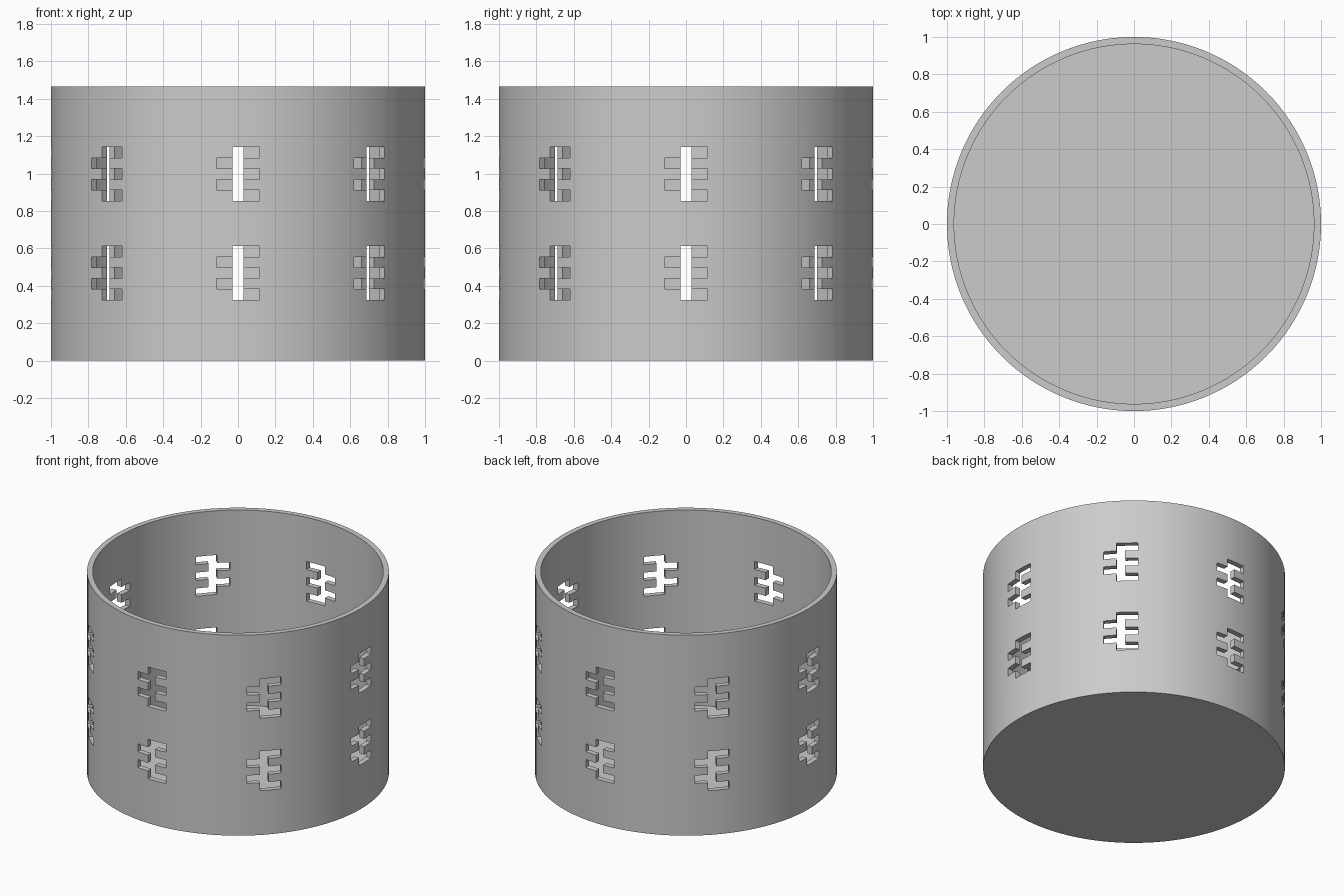
import bpy, bmesh, math
from mathutils import Matrix

cube = bpy.data.objects.get("Cube")
if cube:
    bpy.data.objects.remove(cube, do_unlink=True)

RADIUS, WALL, HEIGHT, FLOOR = 1.0, 0.038, 1.465, 0.038
SEGMENTS = 128
SPINE, REACH, STEP = 0.029, 0.115, 0.0577   # slot half widths and tooth height
COLUMNS, ROWS = 8, (0.324, 0.853)           # slot bases

grey = bpy.data.materials.new("plain grey")
grey.use_nodes = True
colour = (0.6, 0.6, 0.6, 1)
grey.diffuse_color = colour
grey.node_tree.nodes["Principled BSDF"].inputs["Base Color"].default_value = colour


def make_object(name, bm):
    bmesh.ops.recalc_face_normals(bm, faces=bm.faces)
    mesh = bpy.data.meshes.new(name)
    bm.to_mesh(mesh)
    bm.free()
    mesh.materials.append(grey)
    obj = bpy.data.objects.new(name, mesh)
    bpy.context.collection.objects.link(obj)
    return obj


# Open cup: outer drum with its top inset and pushed down to the floor
bm = bmesh.new()
bmesh.ops.create_cone(bm, cap_ends=True, segments=SEGMENTS, radius1=RADIUS,
                      radius2=RADIUS, depth=HEIGHT,
                      matrix=Matrix.Translation((0, 0, HEIGHT / 2)))
top = max(bm.faces, key=lambda f: f.calc_center_median().z)
bmesh.ops.inset_region(bm, faces=[top], thickness=WALL, use_even_offset=True)
inner = bmesh.ops.extrude_face_region(bm, geom=[top])["geom"]
bmesh.ops.translate(bm, vec=(0, 0, FLOOR - HEIGHT),
                    verts=[v for v in inner if isinstance(v, bmesh.types.BMVert)])
if top.is_valid:
    bm.faces.remove(top)
cup = make_object("cup", bm)

# Slot outline: a spine with three teeth on one side and two on the other
right, left = [], []
for i in range(5):
    r, l = (REACH, -SPINE) if i % 2 == 0 else (SPINE, -REACH)
    for z in (i * STEP, (i + 1) * STEP):
        right.append((r, z))
        left.append((l, z))
outline = right + left[::-1]

# Cutters through the wall, repeated around the cup in two rows
bm = bmesh.new()
for base in ROWS:
    for k in range(COLUMNS):
        spin = Matrix.Rotation(math.tau * k / COLUMNS, 4, "Z")
        verts = [bm.verts.new(spin @ Matrix.Translation((x, -1.1, base + z)).translation)
                 for x, z in outline]
        face = bm.faces.new(verts)
        back = bmesh.ops.extrude_face_region(bm, geom=[face])["geom"]
        bmesh.ops.translate(bm, vec=spin.to_3x3() @ Matrix.Translation((0, 0.25, 0)).translation,
                            verts=[v for v in back if isinstance(v, bmesh.types.BMVert)])
cutter = make_object("slot_cutter", bm)
cutter.hide_render = True

cut = cup.modifiers.new("slots", "BOOLEAN")
cut.operation = "DIFFERENCE"
cut.solver = "EXACT"
cut.object = cutter

# Apply the cut, then smooth the round walls
bpy.ops.object.select_all(action="DESELECT")
cup.select_set(True)
bpy.context.view_layer.objects.active = cup
bpy.ops.object.modifier_apply(modifier=cut.name)
bpy.data.objects.remove(cutter, do_unlink=True)
bpy.ops.object.shade_smooth_by_angle(angle=math.radians(30))
